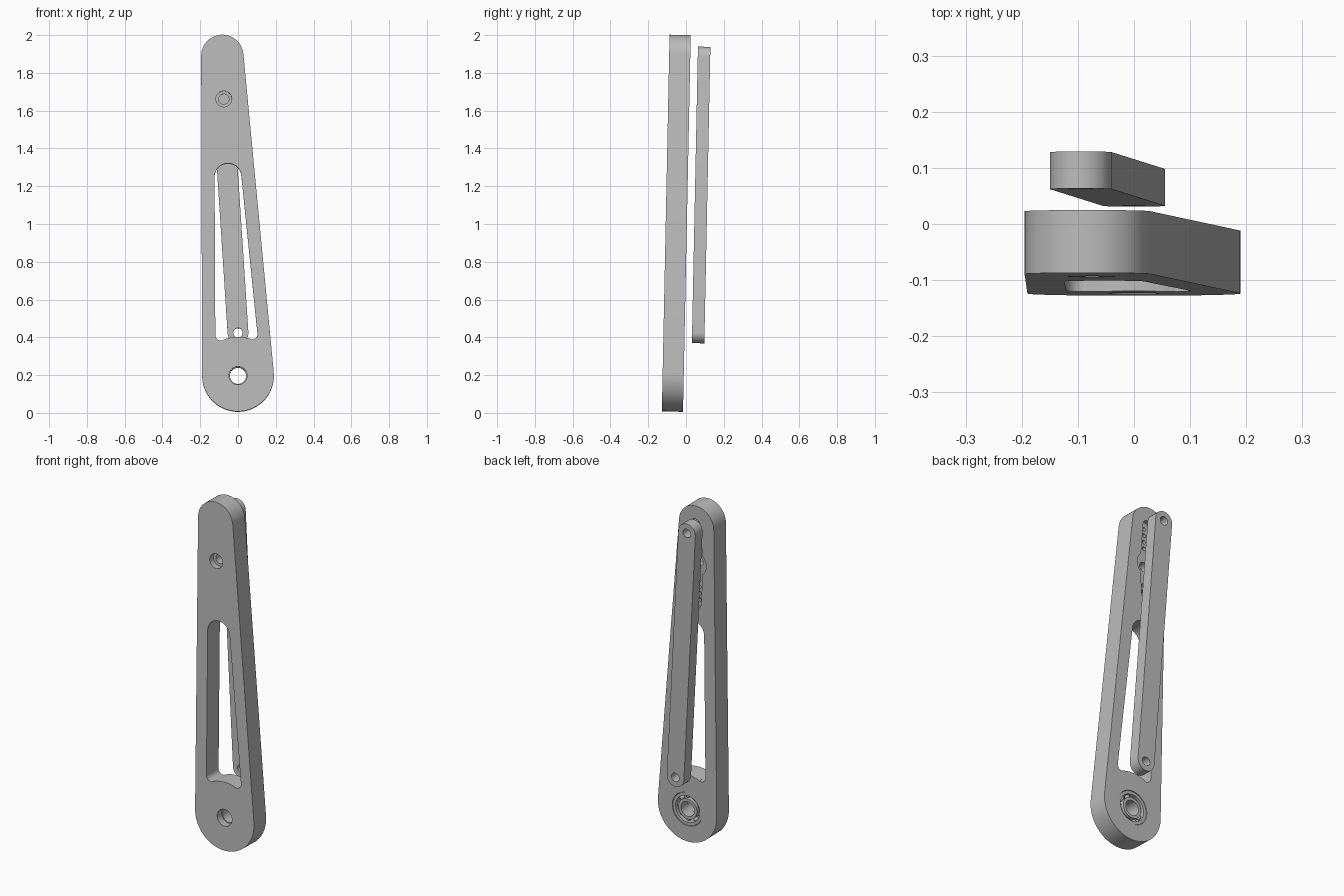
import bpy, bmesh, math
from mathutils import Vector

if "Cube" in bpy.data.objects:
    bpy.data.objects.remove(bpy.data.objects["Cube"], do_unlink=True)

TILT = -0.0205                 # slight backward lean shared by every part
FRONT, BACK = -0.128, -0.016   # arm faces
LINK_FRONT, LINK_BACK = 0.0235, 0.0895
HUB, TIP, PIVOT = (0, 0.195), (-0.083, 1.888), (-0.075, 1.66)

grey = bpy.data.materials.new("light grey")
grey.use_nodes = True
grey.diffuse_color = (0.5, 0.5, 0.5, 1)
grey.node_tree.nodes["Principled BSDF"].inputs["Base Color"].default_value = (0.5, 0.5, 0.5, 1)


def arc(c, r, a0, a1, n=24):
    """Points on an arc in the x-z plane, angles in degrees."""
    angles = [math.radians(a0 + (a1 - a0) * i / n) for i in range(n + 1)]
    return [(c[0] + r * math.cos(a), c[1] + r * math.sin(a)) for a in angles]


def circle(c, r, n=40):
    return arc(c, r, 0, 360, n)[:-1]


def bar(c0, r0, c1, r1):
    """Outline of two round ends joined by tangent lines."""
    d = Vector(c1) - Vector(c0)
    way = math.degrees(math.atan2(d.y, d.x))
    t = math.degrees(math.acos((r0 - r1) / d.length))
    return arc(c1, r1, way - t, way + t) + arc(c0, r0, way + t, way + 360 - t)


def plate(name, outline, y0, y1):
    """Extrude an x-z outline from y0 to y1."""
    bm = bmesh.new()
    face = bm.faces.new([bm.verts.new((x, y0, z)) for x, z in outline])
    out = bmesh.ops.extrude_face_region(bm, geom=[face])
    verts = [v for v in out["geom"] if isinstance(v, bmesh.types.BMVert)]
    bmesh.ops.translate(bm, verts=verts, vec=(0, y1 - y0, 0))
    bmesh.ops.recalc_face_normals(bm, faces=bm.faces)
    mesh = bpy.data.meshes.new(name)
    bm.to_mesh(mesh)
    bm.free()
    mesh.materials.append(grey)
    ob = bpy.data.objects.new(name, mesh)
    bpy.context.collection.objects.link(ob)
    return ob


def cut(ob, outline, y0, y1):
    """Subtract an extruded outline."""
    tool = plate("cutter", outline, y0, y1)
    tool.hide_render = True
    mod = ob.modifiers.new("cut", "BOOLEAN")
    mod.operation, mod.solver, mod.object = "DIFFERENCE", "EXACT", tool
    bpy.context.view_layer.objects.active = ob
    bpy.ops.object.modifier_apply(modifier=mod.name)
    bpy.data.objects.remove(tool, do_unlink=True)


parts = []

# Main arm: tapered plate with a long window
arm = plate("main_arm", bar(HUB, 0.19, TIP, 0.112), FRONT, BACK)
window = (arc((-0.053, 1.248), 0.071, 6, 179) + arc((-0.09, 0.41), 0.03, 179, 292, 10)
          + arc(HUB, 0.205, 113, 69, 14) + arc((0.073, 0.415), 0.03, 250, 366, 10))
cut(arm, window, FRONT - 0.1, BACK + 0.1)

# Hub hole and bearing seat
cut(arm, circle(HUB, 0.048), FRONT - 0.1, BACK + 0.1)
cut(arm, circle(HUB, 0.097), BACK - 0.07, BACK + 0.1)

# Horn pocket in the back: round middle, two tapered arms, small screw holes
for side in (1, -1):
    end = (PIVOT[0], PIVOT[1] + side * 0.23)
    cut(arm, bar(PIVOT, 0.047, end, 0.032), BACK - 0.03, BACK + 0.1)
cut(arm, circle(PIVOT, 0.068), BACK - 0.03, BACK + 0.1)
for side in (1, -1):
    for k in range(4):
        spot = (PIVOT[0], PIVOT[1] + side * (0.11 + 0.038 * k))
        cut(arm, circle(spot, 0.011, 14), BACK - 0.06, BACK + 0.1)

# Pivot screw hole with front counterbore
cut(arm, circle(PIVOT, 0.027), FRONT - 0.1, BACK + 0.1)
cut(arm, circle(PIVOT, 0.042), FRONT - 0.1, FRONT + 0.035)
parts.append(arm)

# Bearing: two races and a ring of balls
for name, outer, inner in (("bearing_outer_race", 0.095, 0.078), ("bearing_inner_race", 0.06, 0.043)):
    race = plate(name, circle(HUB, outer), BACK - 0.069, BACK - 0.003)
    cut(race, circle(HUB, inner), BACK - 0.2, BACK + 0.1)
    parts.append(race)
for i, (x, z) in enumerate(circle(HUB, 0.069, 9)):
    bpy.ops.mesh.primitive_uv_sphere_add(segments=16, ring_count=10, radius=0.014)
    ball = bpy.context.object
    ball.name = f"bearing_ball_{i + 1}"
    for v in ball.data.vertices:
        v.co += Vector((x, BACK - 0.03, z))
    ball.location = (0, 0, 0)
    ball.data.materials.append(grey)
    parts.append(ball)

# Rear link bar with a hole at each end
low, high = (0, 0.425), (-0.095, 1.885)
link = plate("rear_link", bar(low, 0.055, high, 0.055), LINK_FRONT, LINK_BACK)
for spot in (low, high):
    cut(link, circle(spot, 0.025, 32), LINK_FRONT - 0.1, LINK_BACK + 0.1)
parts.append(link)

# Lean everything and smooth the round walls
for ob in parts:
    ob.rotation_euler.x = TILT
    bpy.ops.object.select_all(action="DESELECT")
    ob.select_set(True)
    bpy.context.view_layer.objects.active = ob
    bpy.ops.object.shade_smooth_by_angle(angle=math.radians(30))
